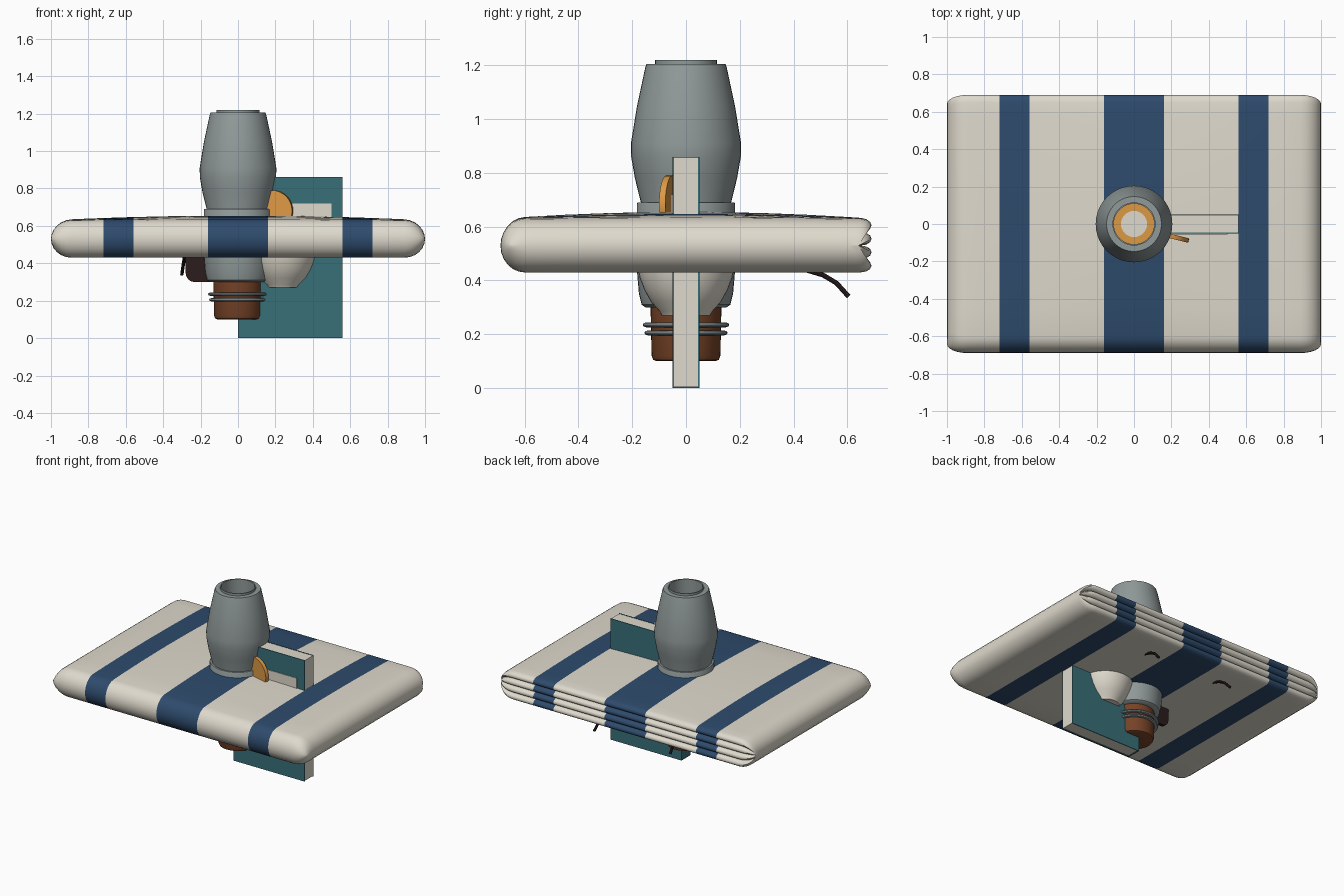
import bpy, bmesh, math
from mathutils import Vector

if "Cube" in bpy.data.objects:
    bpy.data.objects.remove(bpy.data.objects["Cube"])

def mat(name, c):
    m = bpy.data.materials.new(name)
    m.diffuse_color = (*c, 1)
    m.use_nodes = True
    m.node_tree.nodes["Principled BSDF"].inputs["Base Color"].default_value = m.diffuse_color
    return m

CREAM = mat("cream", (0.74, 0.70, 0.61))
NAVY = mat("navy", (0.027, 0.07, 0.15))
TEAL = mat("teal", (0.04, 0.16, 0.19))
GREY = mat("grey", (0.28, 0.32, 0.32))
ORANGE = mat("orange", (0.72, 0.32, 0.06))
BROWN = mat("brown", (0.18, 0.055, 0.02))
DARK = mat("dark_brown", (0.025, 0.012, 0.012))

def make(name, verts, faces, mats, smooth=40, rule=None):
    me = bpy.data.meshes.new(name)
    me.from_pydata(verts, [], faces)
    ob = bpy.data.objects.new(name, me)
    bpy.context.collection.objects.link(ob)
    for m in mats:
        me.materials.append(m)
    bm = bmesh.new()
    bm.from_mesh(me)
    bmesh.ops.remove_doubles(bm, verts=bm.verts, dist=1e-5)
    bmesh.ops.recalc_face_normals(bm, faces=bm.faces)
    if rule:
        for f in bm.faces:
            f.material_index = rule(f.calc_center_median())
    bm.to_mesh(me)
    bm.free()
    if smooth:
        bpy.ops.object.select_all(action='DESELECT')
        ob.select_set(True)
        bpy.context.view_layer.objects.active = ob
        bpy.ops.object.shade_smooth_by_angle(angle=math.radians(smooth))
    return ob

def lathe(name, prof, m, cx=0, n=40):
    """Revolve (radius, z) points round the vertical axis at x = cx."""
    v, f = [], []
    for r, z in prof:
        v += [(cx + r * math.cos(2 * math.pi * i / n), r * math.sin(2 * math.pi * i / n), z) for i in range(n)]
    for k in range(len(prof) - 1):
        for i in range(n):
            j = (i + 1) % n
            f.append((k * n + i, k * n + j, (k + 1) * n + j, (k + 1) * n + i))
    return make(name, v, f, [m])

def box(name, x0, x1, y0, y1, z0, z1, m):
    v = [(x, y, z) for x in (x0, x1) for y in (y0, y1) for z in (z0, z1)]
    f = [(0, 1, 3, 2), (4, 6, 7, 5), (0, 4, 5, 1), (2, 3, 7, 6), (0, 2, 6, 4), (1, 5, 7, 3)]
    return make(name, v, f, [m], 0)

def prism(name, pts, y0, y1, m):
    """Extrude an x-z outline between y0 and y1."""
    n = len(pts)
    v = [(x, y, z) for y in (y0, y1) for x, z in pts]
    f = [tuple(range(n)), tuple(range(n, 2 * n))]
    f += [(i, (i + 1) % n, n + (i + 1) % n, n + i) for i in range(n)]
    return make(name, v, f, [m], 30)

# folded towel: one rounded front fold, four fabric layers showing at the back
ZM, H = 0.53, 0.10
prof = []
for i in range(13):
    a = math.radians(-90 + 15 * i)
    prof.append((-0.60 - 0.09 * math.cos(a), H * math.sin(a)))
ys = [-0.45, -0.3, -0.15, 0, 0.15, 0.3, 0.45, 0.58]
prof += [(y, H) for y in ys]
for k in range(4):
    zc = 0.075 - 0.05 * k
    for i in range(7):
        a = math.radians(90 - 30 * i)
        prof.append((0.65 + 0.04 * math.cos(a), zc + 0.025 * math.sin(a)))
prof += [(y, -H) for y in reversed(ys)]
xs = [0, 0.16, 0.36, 0.56, 0.72, 0.82, 0.89]
xs += [0.89 + 0.11 * math.sin(math.radians(a)) for a in (15, 30, 45, 60, 75, 90)]
xs = [-x for x in reversed(xs[1:])] + xs
verts, faces = [], []
for x in xs:
    t = max(0, abs(x) - 0.89) / 0.11
    c = math.sqrt(max(0, 1 - t * t))
    for y, z in prof:
        bulge = 0.025 * (1 - x * x) * (1 - (y / 0.69) ** 2) if z > 0.05 else 0
        verts.append((x, y * (1 - 0.07 * (1 - c)), ZM + z * c + bulge * c))
n = len(prof)
for k in range(len(xs) - 1):
    for i in range(n):
        j = (i + 1) % n
        faces.append((k * n + i, k * n + j, (k + 1) * n + j, (k + 1) * n + i))
make("folded_towel", verts, faces, [CREAM, NAVY], 50,
     lambda c: int(abs(c.x) < 0.16 or 0.56 < abs(c.x) < 0.72))

# tall glass with drink inside
lathe("glass", [(0, 0.66), (0.165, 0.66), (0.168, 0.69), (0.19, 0.78), (0.204, 0.86), (0.205, 0.91),
                (0.182, 1.05), (0.152, 1.19), (0.147, 1.205), (0.115, 1.205), (0.115, 1.22),
                (0.108, 1.22), (0.108, 0.90)], GREY)
lathe("drink", [(0.112, 0.90), (0, 0.90)], ORANGE)
lathe("foam", [(0.07, 0.88), (0.07, 0.908), (0, 0.908)], CREAM)

# metal cup under the glass, with its base and rings
lathe("metal_cup", [(0, 0.30), (0.15, 0.30), (0.165, 0.31), (0.175, 0.35), (0.182, 0.43),
                    (0.183, 0.685), (0.18, 0.69), (0, 0.69)], GREY)
lathe("brown_base", [(0, 0.10), (0.11, 0.10), (0.122, 0.105), (0.128, 0.12), (0.132, 0.31), (0, 0.31)], BROWN)
for i, (r, z) in enumerate(((0.148, 0.235), (0.142, 0.205))):
    ring = [(r + 0.013 * math.cos(a * math.pi / 4), z + 0.009 * math.sin(a * math.pi / 4)) for a in range(9)]
    lathe(f"base_ring_{i + 1}", ring, GREY)

# bowl
lathe("bowl", [(0, 0.27), (0.09, 0.27), (0.098, 0.285), (0.13, 0.32), (0.155, 0.365), (0.172, 0.41),
               (0.18, 0.45), (0.182, 0.5), (0, 0.5)], CREAM, 0.24)

# book
box("book_pages", 0.008, 0.558, -0.045, 0.045, 0.004, 0.858, CREAM)
for nm, a, b in (("front", -0.051, -0.045), ("back", 0.045, 0.051)):
    box(f"book_{nm}_cover", 0, 0.56, a, b, 0, 0.86, TEAL)
box("book_spine", 0, 0.008, -0.045, 0.045, 0, 0.86, TEAL)
box("book_label", 0.06, 0.50, -0.055, -0.051, 0.56, 0.72, CREAM)

# fruit slice, tilted disc
fruit = prism("fruit_slice", [(0.11 * math.cos(i * math.pi / 16), 0.11 * math.sin(i * math.pi / 16))
                              for i in range(32)], -0.012, 0.012, ORANGE)
fruit.location = (0.185, -0.062, 0.68)
fruit.rotation_euler = (0, 0, math.radians(-14))

# sunglasses: lenses and arms with bent tips
for side, s in (("left", -1), ("right", 1)):
    pts = []
    for cx, cz, a0 in ((0.235, 0.455, 0), (0.105, 0.455, 90), (0.105, 0.35, 180), (0.235, 0.35, 270)):
        for k in range(5):
            a = math.radians(a0 + 22.5 * k)
            pts.append((s * (cx + 0.045 * math.cos(a)), cz + 0.05 * math.sin(a)))
    prism(f"{side}_lens", pts, -0.012, 0.012, DARK)
    path = [(0.28, 0, 0.47), (0.285, 0.35, 0.455), (0.285, 0.45, 0.438), (0.288, 0.51, 0.42),
            (0.293, 0.56, 0.39), (0.30, 0.605, 0.34)]
    v, f = [], []
    for i, p in enumerate(path):
        d = (Vector(path[min(i + 1, 5)]) - Vector(path[max(i - 1, 0)])).normalized()
        up = d.cross(Vector((1, 0, 0))).normalized()
        for k in range(8):
            a = k * math.pi / 4
            q = Vector(p) + 0.009 * (math.cos(a) * Vector((1, 0, 0)) + math.sin(a) * up)
            v.append((s * q.x, q.y, q.z))
    for i in range(5):
        f += [(i * 8 + k, i * 8 + (k + 1) % 8, i * 8 + 8 + (k + 1) % 8, i * 8 + 8 + k) for k in range(8)]
    f += [tuple(range(8)), tuple(range(40, 48))]
    make(f"{side}_arm", v, f, [DARK])
